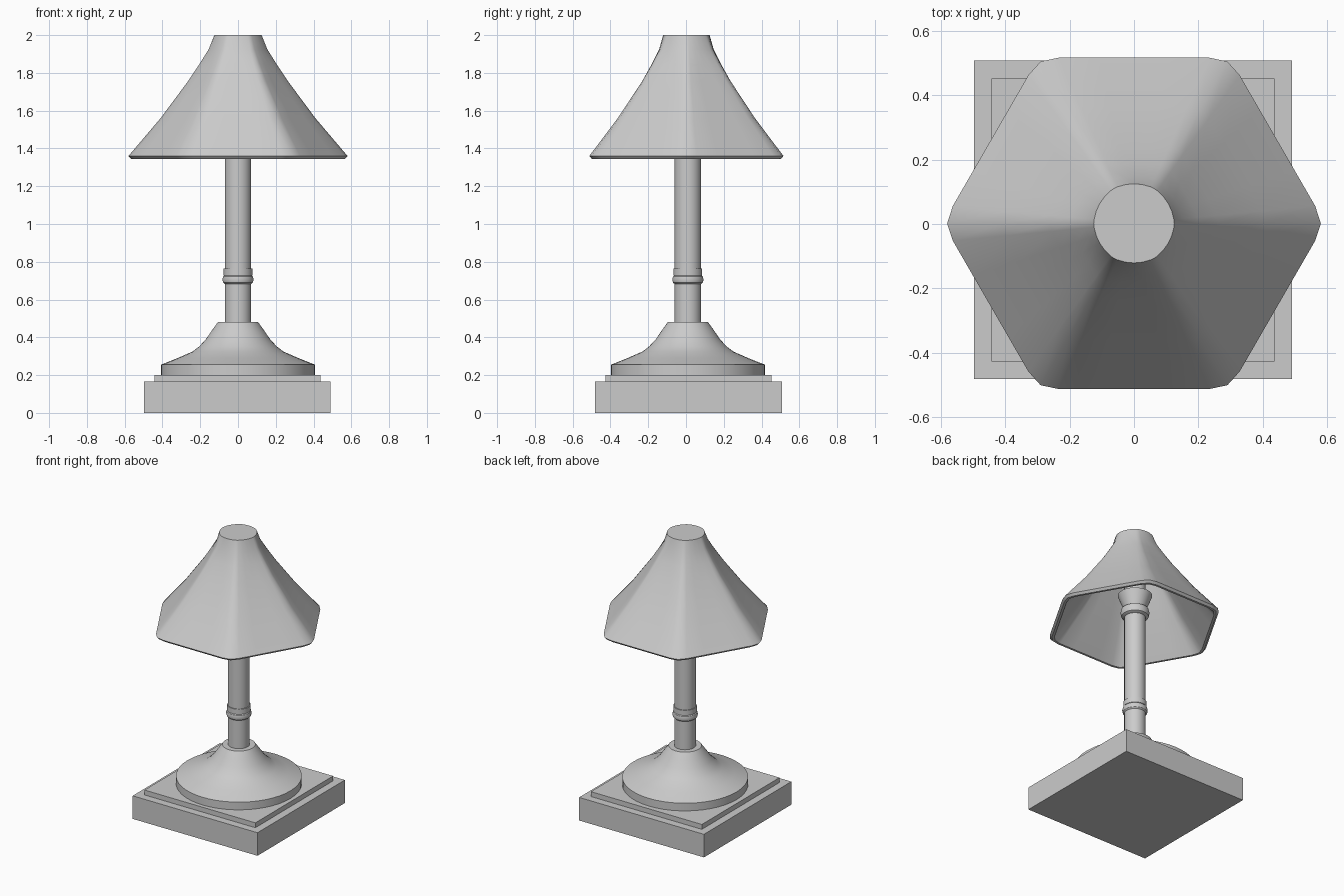
import bpy, bmesh
from math import sin, cos, radians, pi

if "Cube" in bpy.data.objects:
    bpy.data.objects.remove(bpy.data.objects["Cube"])


def finish(bm, name, smooth=None):
    bmesh.ops.recalc_face_normals(bm, faces=bm.faces[:])
    mesh = bpy.data.meshes.new(name)
    bm.to_mesh(mesh)
    bm.free()
    ob = bpy.data.objects.new(name, mesh)
    bpy.context.collection.objects.link(ob)
    if smooth:
        bpy.ops.object.select_all(action='DESELECT')
        ob.select_set(True)
        bpy.context.view_layer.objects.active = ob
        bpy.ops.object.shade_smooth_by_angle(angle=radians(smooth))
    return ob


def loft(name, rings, smooth):
    """Bridge equal-length rings of points and cap both ends."""
    bm = bmesh.new()
    loops = [[bm.verts.new(p) for p in ring] for ring in rings]
    n = len(loops[0])
    for a, b in zip(loops, loops[1:]):
        for i in range(n):
            j = (i + 1) % n
            bm.faces.new((a[i], a[j], b[j], b[i]))
    bm.faces.new(loops[0])
    bm.faces.new(loops[-1])
    return finish(bm, name, smooth)


def lathe(name, profile, n=40, cy=0.01):
    rings = [[(r * cos(2 * pi * i / n), cy + r * sin(2 * pi * i / n), z)
              for i in range(n)] for r, z in profile]
    return loft(name, rings, 32)


def slab(name, half, z0, z1):
    bm = bmesh.new()
    bmesh.ops.create_cube(bm, size=1)
    for v in bm.verts:
        v.co = (v.co.x * 2 * half - 0.003, v.co.y * 2 * half + 0.013,
                z0 + (v.co.z + 0.5) * (z1 - z0))
    return finish(bm, name)


# Square stepped plinth
slab("plinth", 0.494, 0, 0.165)
slab("plinth_step", 0.439, 0.165, 0.2)

# Round flared foot
lathe("foot", [(0.408, 0.2), (0.408, 0.255), (0.32, 0.29), (0.24, 0.325),
               (0.205, 0.352), (0.17, 0.39), (0.14, 0.434), (0.107, 0.48)], 48)

# Post, with bead and band
lathe("post", [(0.07, 0.44), (0.07, 1.98)], 32)
lathe("post_bead", [(0.07, 0.682), (0.079, 0.69), (0.083, 0.706),
                    (0.079, 0.722), (0.07, 0.73)])
lathe("post_band", [(0.076, 0.728), (0.076, 0.765)])

# Ring and flared socket under the shade
lathe("socket_ring", [(0.07, 1.40), (0.088, 1.41), (0.094, 1.435),
                      (0.088, 1.46), (0.07, 1.47)])
lathe("socket", [(0.072, 1.465), (0.112, 1.565)])

# Shade: round at the top, rounded hexagon at the rim
HEX = []
for k in range(6):
    for off in (-5.5, 0, 5.5, 18, 30, 42):
        r = 0.58 if off == 0 else 0.514 / cos(radians(30 - abs(off)))
        HEX.append((radians(60 * k + off), r / 0.58))


def shade_ring(r, z, t):
    return [((r * (1 + t * (s - 1))) * cos(a), (r * (1 + t * (s - 1))) * sin(a) + 0.002, z)
            for a, s in HEX]


outer = [(0.125, 2.0, 0.15), (0.155, 1.925, 0.6), (0.205, 1.845, 0.9), (0.265, 1.755, 1),
         (0.41, 1.56, 1), (0.58, 1.36, 1), (0.565, 1.345, 1)]
inner = [(0.548, 1.345, 1), (0.39, 1.54, 1), (0.243, 1.74, 1),
         (0.185, 1.83, 0.9), (0.135, 1.91, 0.6), (0.108, 1.98, 0.15)]
loft("shade", [shade_ring(*p) for p in outer + inner], 35)
